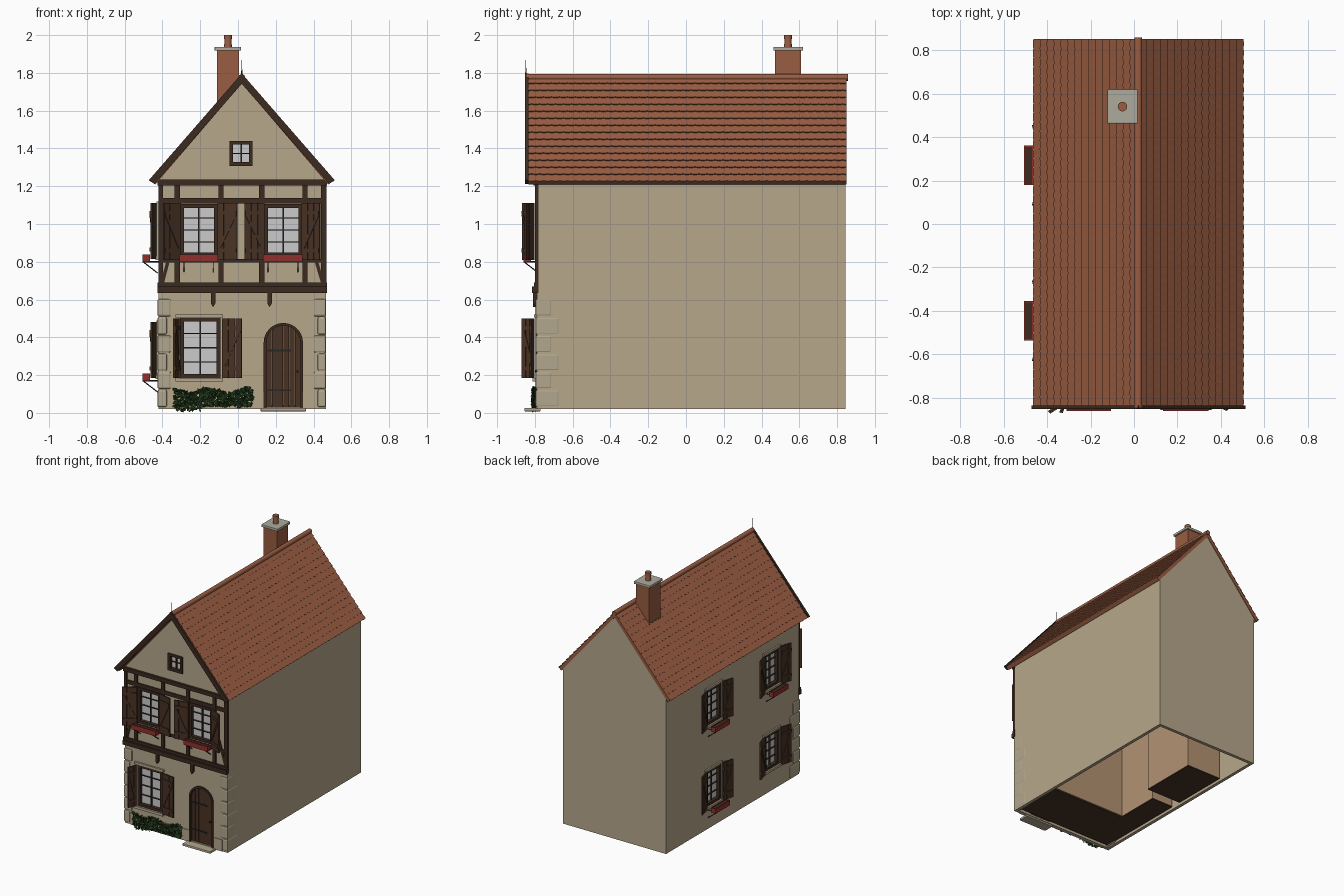
import bpy, bmesh, math, random
from mathutils import Matrix, Vector

if "Cube" in bpy.data.objects:
    bpy.data.objects.remove(bpy.data.objects["Cube"])

random.seed(4)
PI = math.pi
COL = dict(plaster=(.47, .39, .26), timber=(.045, .024, .014), shutter=(.065, .032, .018),
           tile=(.32, .11, .055), red=(.28, .03, .025), glass=(.55, .56, .58),
           stone=(.45, .39, .27), cap=(.42, .41, .34), iron=(.02, .02, .02),
           leaf=(.014, .04, .01), inside=(.45, .29, .17))
MATS = {}
for k, c in COL.items():
    MATS[k] = bpy.data.materials.new(k)
    MATS[k].diffuse_color = (*c, 1)

WORLD = Matrix()
# facade frames: u right, v up, w outward
FRONT = Matrix(((1, 0, 0, 0), (0, 0, -1, -.79), (0, 1, 0, 0), (0, 0, 0, 1)))
LEFT = Matrix(((0, 0, -1, -.42), (-1, 0, 0, 0), (0, 1, 0, 0), (0, 0, 0, 1)))


class Part:
    """Collects simple solids into one named object."""
    def __init__(self, name, mat):
        self.name, self.mat, self.bm = name, mat, bmesh.new()

    def box(self, M, a0, a1, b0, b1, c0, c1):
        T = Matrix.Translation(((a0 + a1) / 2, (b0 + b1) / 2, (c0 + c1) / 2))
        S = Matrix.Diagonal((abs(a1 - a0), abs(b1 - b0), abs(c1 - c0), 1))
        bmesh.ops.create_cube(self.bm, size=1, matrix=M @ T @ S)

    def beam(self, M, p, q, width, w0, w1):
        d = Vector(q) - Vector(p)
        R = M @ Matrix.Translation((*p, 0)) @ Matrix.Rotation(math.atan2(d.y, d.x), 4, 'Z')
        self.box(R, 0, d.length, -width / 2, width / 2, w0, w1)

    def prism(self, M, pts, w0, w1):
        a = [self.bm.verts.new(M @ Vector((*p, w0))) for p in pts]
        b = [self.bm.verts.new(M @ Vector((*p, w1))) for p in pts]
        n = len(pts)
        self.bm.faces.new(a[::-1])
        self.bm.faces.new(b)
        for i in range(n):
            self.bm.faces.new((a[i], a[(i + 1) % n], b[(i + 1) % n], b[i]))

    def rod(self, p, q, r1, r2=None, n=12):
        p, q = Vector(p), Vector(q)
        R = Matrix.Translation((p + q) / 2) @ (q - p).to_track_quat('Z', 'Y').to_matrix().to_4x4()
        bmesh.ops.create_cone(self.bm, cap_ends=True, segments=n, radius1=r1,
                              radius2=r1 if r2 is None else r2, depth=(q - p).length, matrix=R)

    def done(self, bevel=0):
        bmesh.ops.recalc_face_normals(self.bm, faces=self.bm.faces)
        me = bpy.data.meshes.new(self.name)
        self.bm.to_mesh(me)
        ob = bpy.data.objects.new(self.name, me)
        bpy.context.collection.objects.link(ob)
        if self.mat:
            me.materials.append(MATS[self.mat])
        if bevel:
            m = ob.modifiers.new('bevel', 'BEVEL')
            m.width, m.segments = bevel, 2
        return ob


C, RZ, HALF, DROP = .02, 1.78, .477, .555       # ridge x and z, roof half width and drop
SL, ANG = math.hypot(HALF, DROP), math.atan2(DROP, HALF)

# hollow house shell, open underneath
walls = Part('walls', 'plaster')
walls.prism(FRONT, [(-.42, .02), (.465, .02), (.465, 1.232), (.0225, 1.755), (-.42, 1.236)], 0, -1.635)
bmesh.ops.delete(walls.bm, geom=[f for f in walls.bm.faces if f.calc_center_median().z < .03],
                 context='FACES')
wall_ob = walls.done()
sol = wall_ob.modifiers.new('thickness', 'SOLIDIFY')
sol.thickness, sol.offset = .035, -1

cut = Part('opening_cutter', None)
glass, frame = Part('window_glass', 'glass'), Part('window_frames', 'timber')
trim, shut = Part('window_surrounds', 'stone'), Part('shutters', 'shutter')
boxes, iron, soil = Part('flower_boxes', 'red'), Part('iron_fittings', 'iron'), Part('box_soil', 'timber')


def window(M, u0, u1, v0, v1, cols, rows):
    cut.box(M, u0, u1, v0, v1, -.06, .05)
    glass.box(M, u0, u1, v0, v1, -.024, -.018)
    t = .01
    for a in (u0, u1):
        frame.box(M, a - t, a + t, v0 - t, v1 + t, -.02, .008)
    for b in (v0, v1):
        frame.box(M, u0, u1, b - t, b + t, -.02, .008)
    for i in range(1, cols):
        u = u0 + (u1 - u0) * i / cols
        frame.box(M, u - .004, u + .004, v0, v1, -.018, -.008)
    for i in range(1, rows):
        v = v0 + (v1 - v0) * i / rows
        frame.box(M, u0, u1, v - .003, v + .003, -.018, -.010)


def shutter(M, u, v0, v1, s, deg, wd=.108):
    H = M @ Matrix.Translation((u, 0, .012)) @ Matrix.Rotation(-s * math.radians(deg), 4, 'Y')
    for i in range(3):
        shut.box(H, s * (i * wd / 3 + .001), s * ((i + 1) * wd / 3 - .001), v0, v1, 0, .01)
    for v in (v0 + .05, v1 - .05):
        shut.box(H, s * .004, s * (wd - .004), v - .01, v + .01, .01, .016)
    shut.beam(H, (s * .01, v0 + .06), (s * (wd - .01), v1 - .06), .014, .01, .015)


def flower_box(M, u0, u1, v):
    boxes.box(M, u0, u1, v - .02, v - .014, .045, .085)
    for w in (.045, .081):
        boxes.box(M, u0, u1, v - .02, v + .018, w, w + .005)
    for u in (u0, u1 - .005):
        boxes.box(M, u, u + .005, v - .02, v + .018, .045, .086)
    soil.box(M, u0 + .004, u1 - .004, v - .014, v + .012, .048, .083)
    for u in (u0 + .025, u1 - .025):
        iron.rod(M @ Vector((u, v - .02, .083)), M @ Vector((u, v - .08, .005)), .003, n=6)
        iron.rod(M @ Vector((u, v - .02, .083)), M @ Vector((u, v - .02, .0)), .003, n=6)


# front windows
SHIFT = FRONT @ Matrix.Translation((0, 0, -.015))
for u0, u1, dl, dr in ((-.296, -.118, 33, 12), (.148, .33, 12, 25)):
    window(FRONT, u0, u1, .84, 1.095, 2, 4)
    shutter(FRONT, u0 - .01, .81, 1.11, -1, dl)
    shutter(FRONT, u1 + .01, .81, 1.11, 1, dr)
    flower_box(SHIFT, u0 - .015, u1 + .012, .82)
window(FRONT, -.296, -.103, .195, .495, 2, 4)
shutter(FRONT, -.318, .185, .5, -1, 68, .07)
shutter(FRONT, -.085, .185, .5, 1, 8)
trim.box(FRONT, -.33, -.08, .505, .522, -.005, .014)
trim.box(FRONT, -.33, -.08, .165, .185, -.005, .022)
window(FRONT, -.036, .068, 1.318, 1.43, 2, 2)
# left side windows
for y in (.27, -.445):
    for v in (.84, .21):
        window(LEFT, -y - .08, -y + .08, v, v + .255, 2, 4)
        for s in (-1, 1):
            trim.box(LEFT, -y + s * .09, -y + s * .105, v - .02, v + .275, -.004, .012)
            shutter(LEFT, -y + s * .1, v - .025, v + .27, s, 14, .095)
        trim.box(LEFT, -y - .105, -y + .105, v + .265, v + .28, -.004, .012)
        trim.box(LEFT, -y - .105, -y + .105, v - .03, v - .012, -.004, .018)
        if v > .5 or y > 0:
            flower_box(LEFT, -y - .09, -y + .09, v - .02)


# arched plank door
def arch(r, z0=.02, zs=.372, n=16):
    return [(.24 + r, z0)] + [(.24 + r * math.cos(PI * i / n), zs + r * math.sin(PI * i / n))
                              for i in range(n + 1)] + [(.24 - r, z0)]


cut.prism(FRONT, arch(.092, .03), .05, -.06)
door, ring = Part('door_planks', 'shutter'), Part('door_frame', 'timber')
for i in range(6):
    a, b = -.092 + i * .184 / 6 + .001, -.092 + (i + 1) * .184 / 6 - .001
    top = lambda u: .372 + math.sqrt(max(0, .0925 ** 2 - u * u))
    m = (a + b) / 2
    door.prism(FRONT, [(.24 + a, .02), (.24 + b, .02), (.24 + b, top(b)), (.24 + m, top(m)),
                       (.24 + a, top(a))], -.022, -.01)
outer, inner = arch(.104), arch(.09)
for i in range(len(outer) - 1):
    ring.prism(FRONT, [outer[i], outer[i + 1], inner[i + 1], inner[i]], -.02, .008)
for v in (.12, .33):
    iron.box(FRONT, .155, .28, v - .005, v + .005, -.011, -.005)
iron.rod((.315, -.785, .22), (.315, -.80, .22), .007)
door.done(), ring.done()
step = Part('doorstep', 'stone')
step.box(FRONT, .12, .36, .008, .026, -.02, .065)
step.done(.004)

# half timbering on the upper storey
tim = Part('timber_frame', 'timber')
for u0, u1 in ((-.42, -.397), (-.335, -.308), (-.102, -.076), (.112, .14), (.342, .368), (.44, .468)):
    tim.box(FRONT, u0, u1, .66, 1.22, -.01, .01)
tim.box(FRONT, -.425, .47, 1.205, 1.235, -.01, .018)
tim.box(FRONT, -.42, .465, 1.108, 1.138, -.01, .008)
tim.box(FRONT, -.42, .465, .795, .815, -.01, .008)
tim.box(FRONT, -.425, .47, .67, .69, -.01, .014)
tim.box(FRONT, -.425, .47, .635, .668, -.01, .024)
for p, q in (((-.325, .98), (-.40, .69)), ((.362, .98), (.448, .69))):
    tim.beam(FRONT, p, q, .018, -.01, .007)
for u in (-.132, .167):                           # corbels
    tim.prism(FRONT, [(u - .012, .64), (u - .012, .58), (u, .56), (u + .012, .58), (u + .012, .64)], -.01, .02)
tim.done()

# corner quoins and low plinth
qu = Part('corner_quoins', 'stone')
for i in range(6):
    z, big = .03 + i * .096, i % 2
    w, d = (.065, .08) if big else (.045, .12)
    qu.box(WORLD, -.427, -.42 + w, -.797, -.79 + d, z, z + .093)
    qu.box(WORLD, .465 - w, .467, -.797, -.79 + d, z, z + .093)
qu.done(.01)
pl = Part('plinth', 'plaster')
pl.box(FRONT, -.37, .135, .02, .11, -.01, .005)
pl.box(FRONT, .345, .42, .02, .11, -.01, .005)
pl.done()

# roof slabs with rows of scalloped tiles
slab, tiles = Part('roof_slabs', 'tile'), Part('roof_tiles', 'tile')
ROWS, COLS = 15, 160
for s in (-1, 1):
    def pt(d, lift):
        return (C + s * (d * math.cos(ANG) + lift * math.sin(ANG)), RZ - d * math.sin(ANG) + lift * math.cos(ANG))
    slab.prism(FRONT, [pt(0, 0), pt(SL, 0), pt(SL, -.025), (C, RZ - .036)], .045, -1.64)
    for r in range(ROWS):
        prev = None
        for j in range(COLS + 1):
            y = -.838 + 1.688 * j / COLS
            d1 = (r + 1) * SL / ROWS + .004 * abs(math.sin(PI * (j / 4 + r * .5)))
            prof = [pt(r * SL / ROWS, .001), pt(d1, .008), pt(d1, 0)]
            cur = [tiles.bm.verts.new((x, y, z)) for x, z in prof]
            if prev:
                for k in range(2):
                    tiles.bm.faces.new((prev[k], prev[k + 1], cur[k + 1], cur[k]))
            prev = cur
slab.done(), tiles.done()
ridge = Part('ridge_tiles', 'tile')
ridge.rod((C, -.845, RZ - .004), (C, .857, RZ - .004), .018, n=14)
ridge.done()
barge = Part('barge_boards', 'timber')
for s in (-1, 1):
    barge.prism(FRONT, [(C, 1.797), (C + s * .492, 1.232), (C + s * .462, 1.212), (C, 1.742)], .045, .062)
barge.done()
fin = Part('ridge_finial', 'iron')
fin.rod((C, -.848, 1.77), (C, -.848, 1.868), .004, .001, 8)
fin.done()

# chimney
ch = Part('chimney_stack', 'tile')
ch.box(WORLD, -.111, .005, .472, .61, 1.55, 1.92)
ch.done()
cap = Part('chimney_cap', 'cap')
cap.box(WORLD, -.124, .017, .462, .62, 1.918, 1.938)
cap.done(.004)
pot = Part('chimney_pot', 'tile')
pot.rod((-.053, .54, 1.935), (-.053, .54, 1.98), .021, .018, 16)
pot.rod((-.053, .54, 1.98), (-.053, .54, 2.0), .022, n=16)
pot.done()

# ivy along the front wall
ivy = Part('ivy_leaves', 'leaf')
for i in range(650):
    x = random.uniform(-.34, .08)
    h = .122 + .014 * math.sin(x * 31)
    pos = (x, random.uniform(-.815, -.795), random.uniform(.012 if x < -.2 else .035, h))
    R = Matrix.Translation(pos) @ Matrix.Rotation(random.uniform(-.9, .9), 4, 'Z') \
        @ Matrix.Rotation(random.uniform(-.8, .8), 4, 'X') @ Matrix.Rotation(random.uniform(0, 6), 4, 'Y')
    r = random.uniform(.008, .014)
    ivy.bm.faces.new([ivy.bm.verts.new(R @ Vector(p)) for p in
                      ((0, 0, -r), (r * .8, .002, 0), (0, 0, r), (-r * .8, .002, 0))])
ivy.done()

# boxed rooms behind the windows, on both storeys, seen through the open base
rooms, fl = Part('room_partitions', 'inside'), Part('floor_boards', 'shutter')
T = .008
for z0, z1 in ((.04, .6), (.68, 1.2)):
    for a0, a1, b0, b1 in ((-.2, .43, -.38, -.38 + T), (-.2 - T, -.2, -.38, -.03), (-.385, -.2, -.03 - T, -.03),
                           (-.385, -.09, .05, .05 + T), (-.09 - T, -.09, .05, .5), (-.385, -.09, .5 - T, .5)):
        rooms.box(WORLD, a0, a1, b0, b1, z0, z1)
    for a0, a1, b0, b1 in ((-.385, .43, -.755, -.38), (-.385, -.2, -.38, -.03), (-.385, -.09, .05, .5)):
        fl.box(WORLD, a0, a1, b0, b1, z0 - T, z0)
        rooms.box(WORLD, a0, a1, b0, b1, z1, z1 + T)
rooms.done(), fl.done()

for p in (glass, frame, trim, shut, boxes, iron, soil):
    p.done()
cutter = cut.done()
cutter.hide_render = cutter.hide_viewport = True
bo = wall_ob.modifiers.new('openings', 'BOOLEAN')
bo.operation, bo.object, bo.solver = 'DIFFERENCE', cutter, 'EXACT'
for o in bpy.data.objects:
    if o.name.startswith(('ridge', 'chimney_pot')):
        for f in o.data.polygons:
            f.use_smooth = len(f.vertices) == 4

for m in bpy.data.materials:
    if m.users and not m.is_grease_pencil:
        m.use_nodes = True
        m.node_tree.nodes["Principled BSDF"].inputs["Base Color"].default_value = m.diffuse_color
